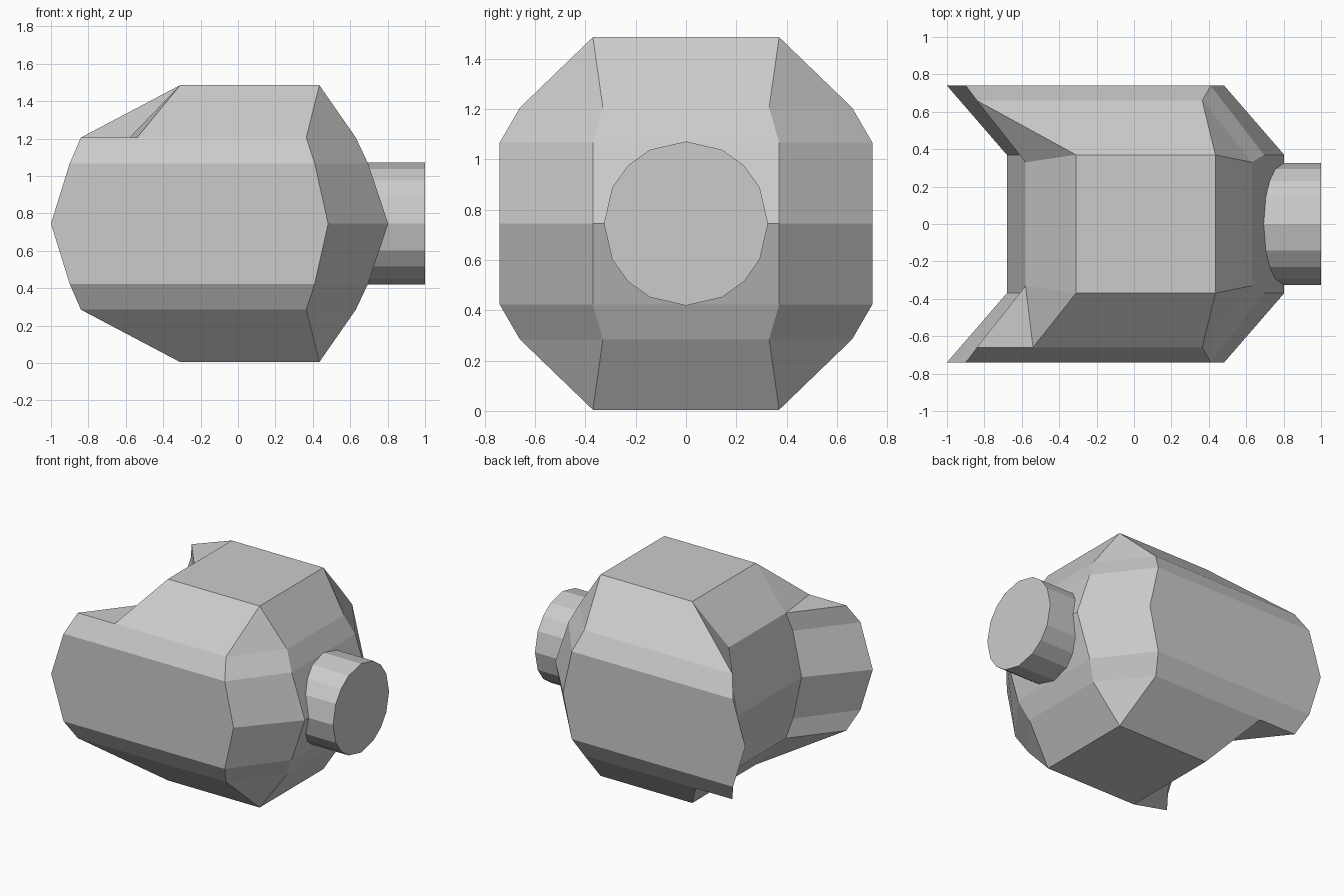
import bpy, bmesh, math

if "Cube" in bpy.data.objects:
    bpy.data.objects.remove(bpy.data.objects["Cube"])

MID = 0.745  # mirror height


def make_object(name, bm):
    bmesh.ops.remove_doubles(bm, verts=bm.verts, dist=0.0005)
    bmesh.ops.recalc_face_normals(bm, faces=bm.faces)
    me = bpy.data.meshes.new(name)
    bm.to_mesh(me)
    bm.free()
    ob = bpy.data.objects.new(name, me)
    bpy.context.collection.objects.link(ob)
    return ob


# Points of one quarter of the body: x, y, height above the middle
P = {
    'A': (-0.31, 0.37, 0.74), 'B': (0.435, 0.37, 0.74),      # top plate
    'D': (-0.54, 0.66, 0.46), 'C': (0.06, 0.66, 0.46),       # sloped shoulder
    'H': (-0.84, 0.66, 0.46), 'E': (0.365, 0.66, 0.46),      # outer pod, upper
    'N': (-0.90, 0.74, 0.322), 'Q': (0.41, 0.74, 0.322),     # outer pod, bevel
    'O': (-1.00, 0.74, 0.0), 'R': (0.482, 0.74, 0.0),        # outer pod, middle
    'G': (-0.58, 0.33, 0.46), 'F': (0.63, 0.33, 0.46),       # inner ends, upper
    'M': (-0.61, 0.37, 0.322), 'S': (0.695, 0.37, 0.322),    # inner ends, bevel
    'K': (-0.68, 0.37, 0.0), 'T': (0.803, 0.37, 0.0),        # inner ends, middle
}
for key in 'ABGFMSKT':                                       # centre line copies
    P[key.lower()] = (P[key][0], 0.0, P[key][2])

FACES = ['ABba', 'ABCD', 'AagG', 'GgmM', 'MmkK', 'BbfF', 'FfsS', 'SstT',
         'HGMN', 'NMKO', 'EFSQ', 'QSTR', 'NORQ', 'HDCEQN',
         'BCE', 'BEF']
OPEN_CORNER = ['ADG', 'DHG']   # corner with a small flat ledge
FULL_CORNER = ['ADH', 'AHG']   # corner filled out to the pod tip

# Body from four mirrored quarters
bm = bmesh.new()
for sy in (1, -1):
    for sz in (1, -1):
        corner = FULL_CORNER if sy * sz > 0 else OPEN_CORNER
        for names in FACES + corner:
            pts = [P[n] for n in names]
            bm.faces.new([bm.verts.new((x, y * sy, MID + z * sz))
                          for x, y, z in pts])
make_object("faceted_body", bm)

# Round stub on the right end
quarter = (0, 26, 45, 64)
angles = [math.radians(q * 90 + a) for q in range(4) for a in quarter]
bm = bmesh.new()
rings = [[bm.verts.new((x, 0.326 * math.cos(a), MID + 0.326 * math.sin(a)))
          for a in angles] for x in (0.62, 1.0)]
n = len(angles)
for i in range(n):
    j = (i + 1) % n
    bm.faces.new((rings[0][i], rings[0][j], rings[1][j], rings[1][i]))
bm.faces.new(rings[1])
make_object("end_stub", bm)
